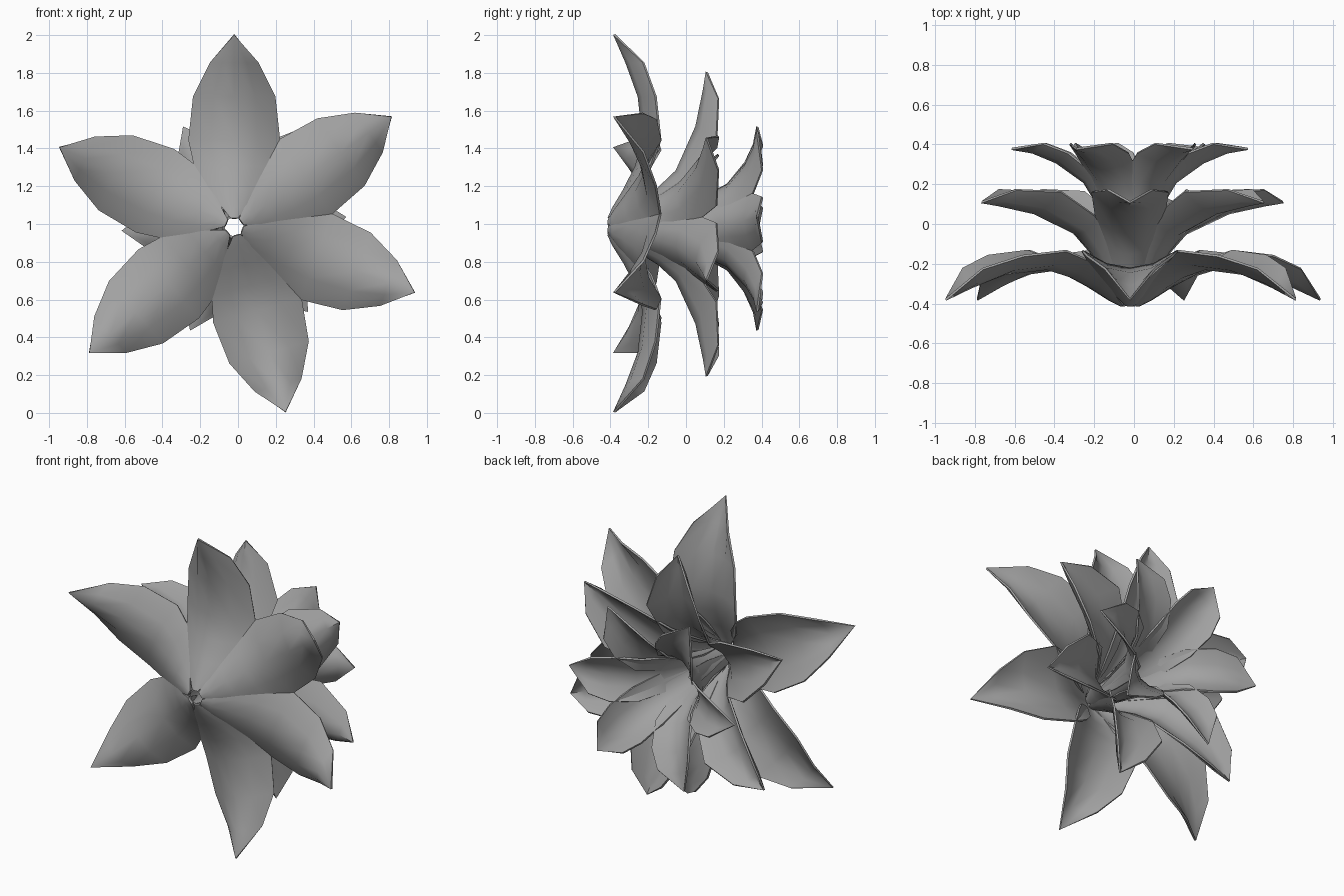
import bpy, bmesh, math

if "Cube" in bpy.data.objects:
    bpy.data.objects.remove(bpy.data.objects["Cube"])

# Petal stations: distance from axis, half width, centre-line y, edge lift
OUTER = [(0.045, 0.018, -0.41, 0.003), (0.10, 0.062, -0.385, 0.02),
         (0.20, 0.155, -0.325, 0.06), (0.32, 0.21, -0.265, 0.08),
         (0.46, 0.24, -0.225, 0.09), (0.69, 0.215, -0.25, 0.09),
         (0.87, 0.125, -0.315, 0.09), (1.018, 0.0, -0.38, 0.0)]
MIDDLE = [(0.05, 0.016, -0.40, 0.003), (0.08, 0.04, -0.35, 0.015),
          (0.13, 0.08, -0.26, 0.04), (0.20, 0.125, -0.15, 0.06),
          (0.295, 0.17, -0.05, 0.09), (0.53, 0.19, 0.055, 0.125),
          (0.725, 0.11, 0.095, 0.09), (0.82, 0.0, 0.11, 0.0)]
INNER = [(0.055, 0.014, -0.39, 0.003), (0.065, 0.045, -0.28, 0.015),
         (0.09, 0.08, -0.12, 0.03), (0.14, 0.115, 0.06, 0.05),
         (0.23, 0.14, 0.21, 0.07), (0.37, 0.148, 0.31, 0.08),
         (0.49, 0.12, 0.36, 0.075), (0.595, 0.0, 0.378, 0.0)]
CX, CZ = -0.02, 0.985
ACROSS = [-1, -0.5, 0, 0.5, 1]

grey = bpy.data.materials.new("petal_grey")
grey.diffuse_color = (0.36, 0.36, 0.36, 1)
grey.use_nodes = True
grey.node_tree.nodes["Principled BSDF"].inputs["Base Color"].default_value = grey.diffuse_color


def petal(name, rows, angle, tilt):
    """One cupped petal turned round the y axis; tilt aims the cupping."""
    bm = bmesh.new()
    a, t = math.radians(angle), math.radians(tilt)
    grid = []
    for r, half, yc, cup in rows:
        row = []
        for s in ACROSS:
            lift, w = cup * s * s, half * s
            rad = r - lift * math.sin(t)
            row.append(bm.verts.new((CX + rad * math.cos(a) - w * math.sin(a),
                                     yc + lift * math.cos(t),
                                     CZ + rad * math.sin(a) + w * math.cos(a))))
        grid.append(row)
    for lo, hi in zip(grid, grid[1:]):
        for i in range(len(ACROSS) - 1):
            bm.faces.new((lo[i], lo[i + 1], hi[i + 1], hi[i]))
    bmesh.ops.remove_doubles(bm, verts=bm.verts, dist=1e-5)
    bmesh.ops.recalc_face_normals(bm, faces=bm.faces)
    for f in bm.faces:
        f.smooth = True
    me = bpy.data.meshes.new(name)
    bm.to_mesh(me)
    bm.free()
    me.materials.append(grey)
    ob = bpy.data.objects.new(name, me)
    bpy.context.collection.objects.link(ob)
    mod = ob.modifiers.new("thickness", "SOLIDIFY")
    mod.thickness = 0.012
    mod.offset = 0
    bpy.context.view_layer.objects.active = ob
    ob.select_set(True)
    bpy.ops.object.modifier_apply(modifier=mod.name)
    bpy.ops.object.shade_smooth_by_angle(angle=math.radians(40))
    ob.select_set(False)


# Three whorls from one base: smaller and more upright towards the middle
main = [90, 35, -20, -74.5, -139, 155.5]
inner = [5, 58, 117, 182, 247, 311]
for label, rows, angles, tilt in [("outer_petal", OUTER, main, 0),
                                  ("middle_petal", MIDDLE, main, 31),
                                  ("inner_petal", INNER, inner, 54)]:
    for i, ang in enumerate(angles):
        petal(f"{label}_{i + 1}", rows, ang, tilt)
